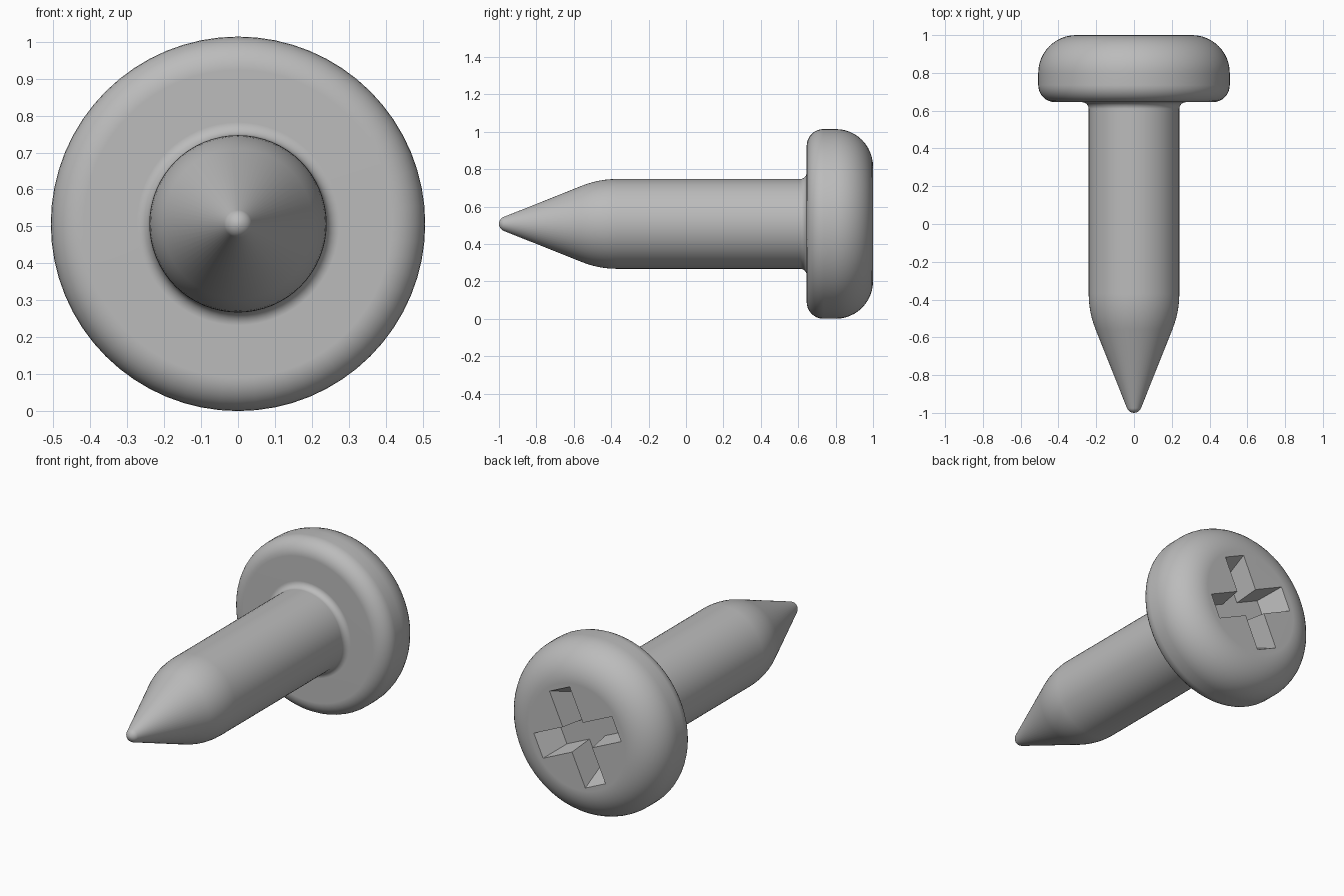
import bpy, bmesh
from math import radians, cos, sin, pi
from mathutils import Vector, Matrix

cube = bpy.data.objects.get("Cube")
if cube:
    bpy.data.objects.remove(cube, do_unlink=True)

AXIS_Z = 0.507      # height of the screw's long axis
SEGMENTS = 64

metal = bpy.data.materials.new("grey metal")
metal.use_nodes = True
metal.diffuse_color = (0.5, 0.5, 0.5, 1)
metal.node_tree.nodes["Principled BSDF"].inputs["Base Color"].default_value = (0.5, 0.5, 0.5, 1)


def arc(y, r, radius, start, end, steps):
    """Points (y, radius from axis) along a circular arc, angles in degrees."""
    angles = [radians(start + (end - start) * i / steps) for i in range(steps + 1)]
    return [(y + radius * cos(a), r + radius * sin(a)) for a in angles]


def make_object(name, bm):
    bmesh.ops.recalc_face_normals(bm, faces=bm.faces)
    mesh = bpy.data.meshes.new(name)
    bm.to_mesh(mesh)
    bm.free()
    mesh.materials.append(metal)
    obj = bpy.data.objects.new(name, mesh)
    bpy.context.collection.objects.link(obj)
    obj.location.z = AXIS_Z
    return obj


# Screw body: pointed tip, shank, neck fillet and rounded head in one turned profile
profile = arc(-0.96, 0, 0.04, 180, 112, 5)           # tip
profile += arc(-0.37, -0.26, 0.5, 112, 90, 6)        # shoulder of the point
profile += arc(0.61, 0.275, 0.035, 270, 360, 6)      # neck fillet
profile += arc(0.735, 0.417, 0.09, 180, 90, 8)       # lower head edge
profile += arc(0.80, 0.307, 0.20, 90, 0, 12)         # upper head edge

bm = bmesh.new()
verts = [bm.verts.new((r, y, 0)) for y, r in profile]
edges = [bm.edges.new(pair) for pair in zip(verts, verts[1:])]
bmesh.ops.spin(bm, geom=verts + edges, cent=(0, 0, 0), axis=(0, 1, 0),
               angle=2 * pi, steps=SEGMENTS)
bmesh.ops.remove_doubles(bm, verts=bm.verts, dist=0.0001)
bmesh.ops.holes_fill(bm, edges=[e for e in bm.edges if e.is_boundary], sides=0)
screw = make_object("screw", bm)

# Tapered cross cutter for the driver recess
ARM, HALF_WIDTH = 0.277, 0.0715
bm = bmesh.new()
rings = []
for y, scale in ((1.03, 1.044), (0.85, 0.78)):
    ring = []
    for quarter in range(4):
        turn = Matrix.Rotation(quarter * pi / 2 + radians(24.7), 3, "Y")
        for x, z in ((HALF_WIDTH, HALF_WIDTH), (HALF_WIDTH, ARM), (-HALF_WIDTH, ARM)):
            ring.append(bm.verts.new(turn @ Vector((x * scale, y, z * scale))))
    # order the outline around the axis
    ring = [ring[(i // 3 * -3 + i % 3) % 12] for i in range(12)]
    rings.append(ring)
    bm.faces.new(ring)
for i in range(12):
    j = (i + 1) % 12
    bm.faces.new((rings[0][i], rings[0][j], rings[1][j], rings[1][i]))
cutter = make_object("recess_cutter", bm)
cutter.hide_render = True

# Cut the recess, then remove the cutter
cut = screw.modifiers.new("cross recess", "BOOLEAN")
cut.operation = "DIFFERENCE"
cut.solver = "EXACT"
cut.object = cutter
bpy.context.view_layer.objects.active = screw
screw.select_set(True)
bpy.ops.object.modifier_apply(modifier=cut.name)
bpy.data.objects.remove(cutter, do_unlink=True)

# Smooth rounded surfaces, crisp recess edges, flat-looking end faces
bpy.ops.object.shade_smooth_by_angle(angle=radians(30))
weighted = screw.modifiers.new("clean normals", "WEIGHTED_NORMAL")
weighted.keep_sharp = True
